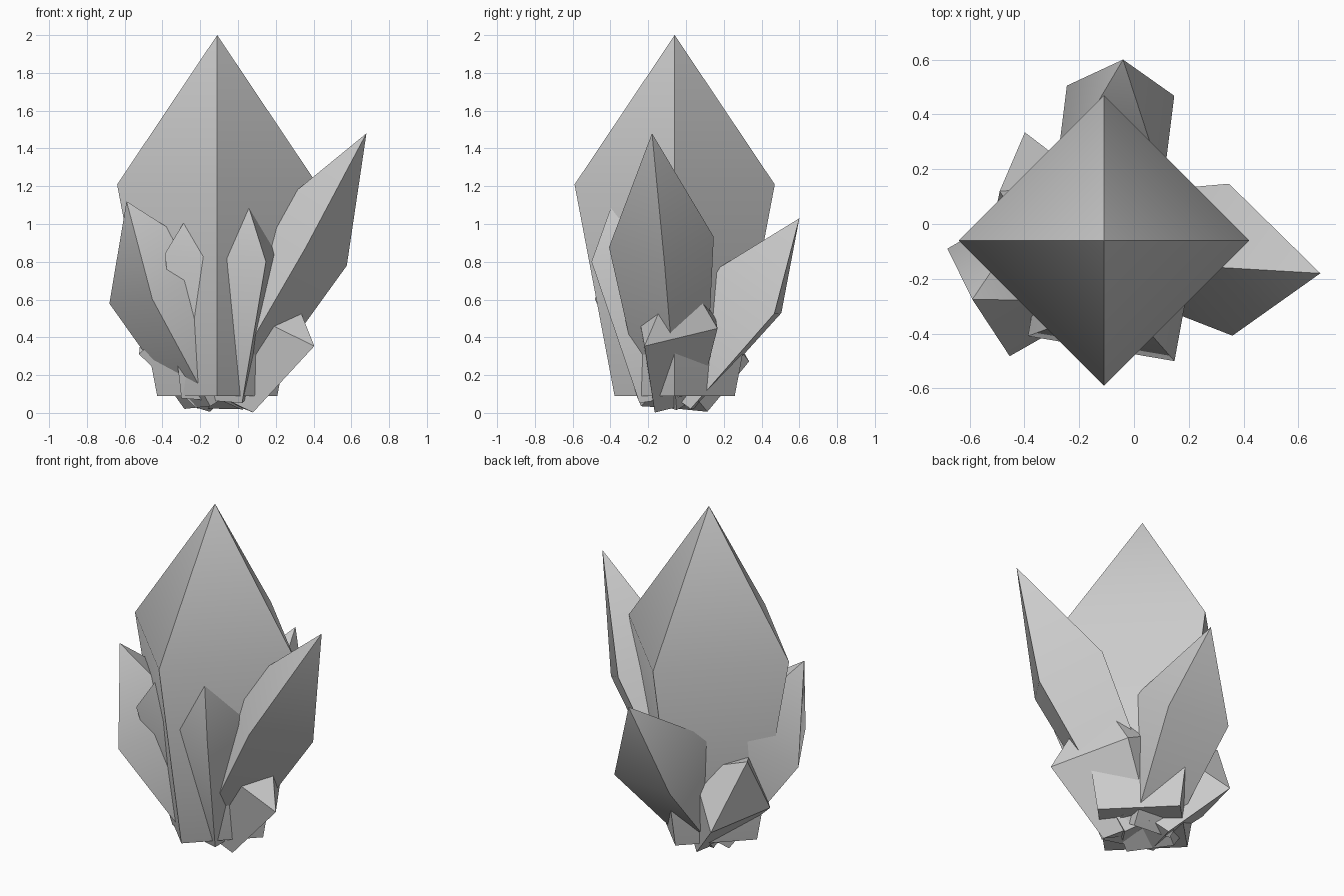
import bpy, bmesh, math
from mathutils import Vector

cube = bpy.data.objects.get("Cube")
if cube:
    bpy.data.objects.remove(cube, do_unlink=True)

# One stone colour
stone = bpy.data.materials.new("grey_stone")
stone.use_nodes = True
colour = (0.6, 0.6, 0.6, 1)
stone.diffuse_color = colour
stone.node_tree.nodes["Principled BSDF"].inputs["Base Color"].default_value = colour

ROOT = Vector((-0.11, -0.06, 0.09))   # all shards grow from this point
SHOULDER = 0.586                      # widest place along the shard
TAPER = 0.6                           # foot width relative to the shoulder


def shard(name, tip, corner, flatness=1.0):
    """Four-sided crystal; corner is the offset of one shoulder corner."""
    tip, u = Vector(tip), Vector(corner)
    axis = (tip - ROOT).normalized()
    u -= axis * u.dot(axis)
    v = axis.cross(u) * flatness
    middle = ROOT.lerp(tip, SHOULDER)
    ring = (u, v, -u, -v)
    bm = bmesh.new()
    foot = [bm.verts.new(ROOT + d * TAPER) for d in ring]
    shoulder = [bm.verts.new(middle + d) for d in ring]
    point = bm.verts.new(tip)
    bm.faces.new(foot[::-1])
    for i in range(4):
        j = (i + 1) % 4
        bm.faces.new((foot[i], foot[j], shoulder[j], shoulder[i]))
        bm.faces.new((shoulder[i], shoulder[j], point))
    bmesh.ops.recalc_face_normals(bm, faces=bm.faces)
    mesh = bpy.data.meshes.new(name)
    bm.to_mesh(mesh)
    bm.free()
    mesh.materials.append(stone)
    obj = bpy.data.objects.new(name, mesh)
    bpy.context.collection.objects.link(obj)
    bpy.ops.object.select_all(action='DESELECT')
    obj.select_set(True)
    bpy.context.view_layer.objects.active = obj
    bpy.ops.object.shade_smooth_by_angle(angle=math.radians(38))
    return obj


# Tall central crystal and the smaller ones leaning out around it
shard("main_crystal", (-0.11, -0.06, 2.0), (0.53, 0, 0))
shard("left_crystal", (0.68, -0.18, 1.48), (-0.005, 0.277, 0.03), 0.92)
shard("right_crystal", (-0.59, -0.275, 1.12), (-0.29, 0.096, -0.114), 0.97)
shard("back_crystal", (-0.04, 0.6, 1.03), (-0.176, 0.178, -0.112), 1.03)
shard("front_crystal", (-0.044, -0.282, 1.41), (0.219, -0.31, -0.064))
shard("back_right_crystal", (-0.49, 0.12, 0.64), (-0.057, 0.285, -0.152), 0.72)
shard("low_left_crystal", (0.23, -0.034, 0.79), (0.317, -0.175, -0.142), 0.61)
